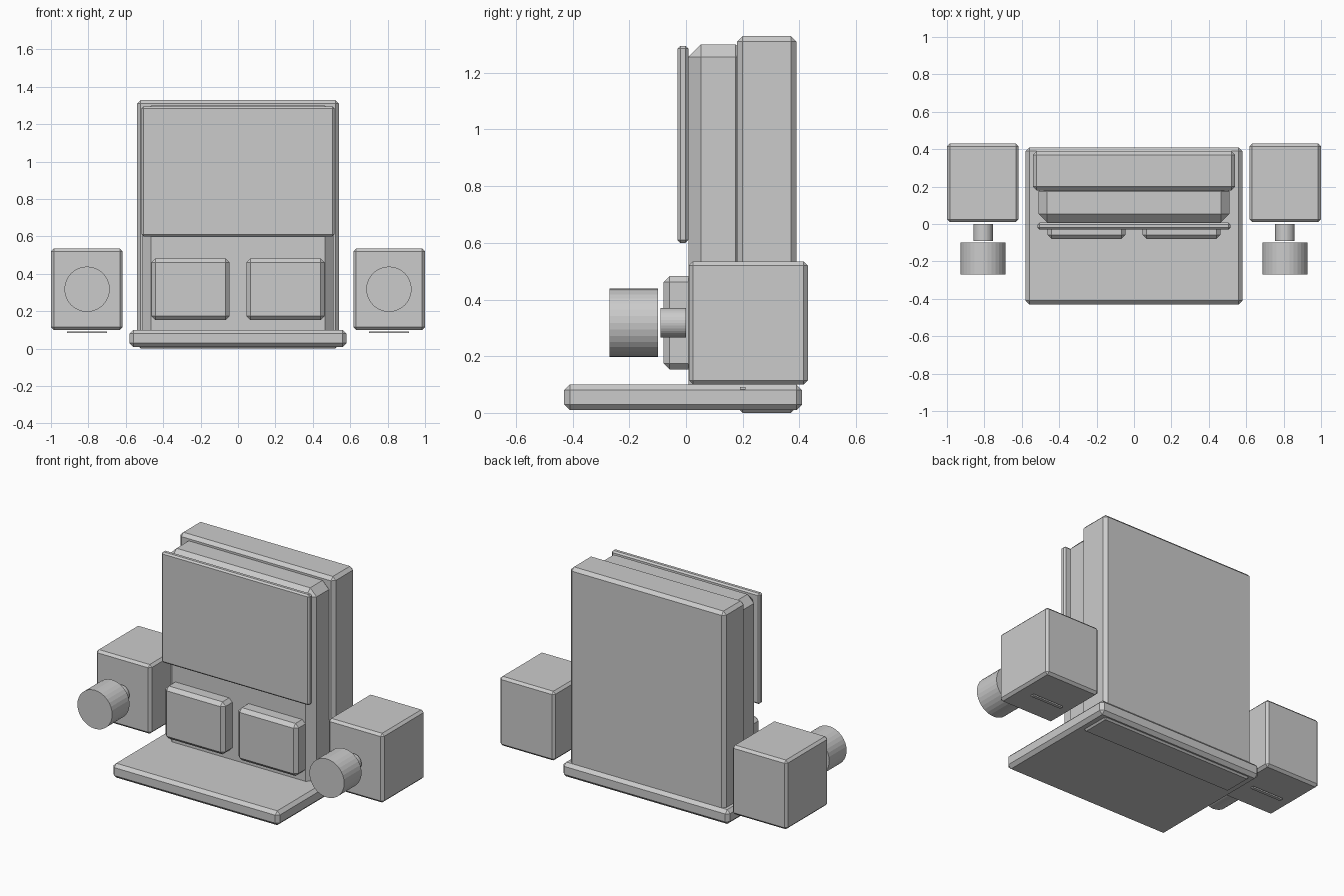
import bpy
import bmesh
from math import radians
from mathutils import Matrix, Vector

cube = bpy.data.objects.get("Cube")
if cube:
    bpy.data.objects.remove(cube, do_unlink=True)

GREY = (0.6, 0.6, 0.6, 1.0)
grey = bpy.data.materials.new("plain grey")
grey.use_nodes = True
grey.diffuse_color = GREY
grey.node_tree.nodes["Principled BSDF"].inputs["Base Color"].default_value = GREY


def finish(name, bm):
    mesh = bpy.data.meshes.new(name)
    bm.to_mesh(mesh)
    bm.free()
    mesh.materials.append(grey)
    obj = bpy.data.objects.new(name, mesh)
    bpy.context.collection.objects.link(obj)
    return obj


def block(name, x, y, z, chamfer=0.0):
    """Box spanning the given ranges, with flat chamfered edges."""
    size = Vector((x[1] - x[0], y[1] - y[0], z[1] - z[0]))
    centre = Vector((sum(x), sum(y), sum(z))) / 2
    bm = bmesh.new()
    bmesh.ops.create_cube(bm, size=1)
    bmesh.ops.scale(bm, vec=size, verts=bm.verts)
    bmesh.ops.translate(bm, vec=centre, verts=bm.verts)
    obj = finish(name, bm)
    if chamfer:
        mod = obj.modifiers.new("chamfer", 'BEVEL')
        mod.width = chamfer
        mod.segments = 1
    return obj


def rod(name, x, y, z, radius):
    """Faceted cylinder lying along y."""
    bm = bmesh.new()
    bmesh.ops.create_cone(bm, cap_ends=True, segments=32, radius1=radius,
                          radius2=radius, depth=y[1] - y[0])
    turn = Matrix.Rotation(radians(90), 4, 'X')
    bm.transform(Matrix.Translation((x, sum(y) / 2, z)) @ turn)
    return finish(name, bm)


# Base and upright body
block("base_plate", (-0.58, 0.58), (-0.43, 0.41), (0.01, 0.10), 0.02)
block("back_slab", (-0.54, 0.54), (0.18, 0.39), (0.0, 1.33), 0.02)
block("front_body", (-0.51, 0.51), (0.008, 0.22), (0.03, 1.30), 0.045)
block("screen_panel", (-0.515, 0.515), (-0.03, 0.008), (0.60, 1.295), 0.01)

# Paired parts
for side, s in (("left", 1), ("right", -1)):
    def span(a, b):
        return tuple(sorted((s * a, s * b)))

    block(side + "_pad", span(0.045, 0.463), (-0.08, 0.03), (0.153, 0.483), 0.022)
    block(side + "_side_box", span(0.617, 1.0), (0.01, 0.43), (0.10, 0.535), 0.015)
    block(side + "_foot_strip", span(0.70, 0.915), (0.19, 0.21), (0.083, 0.092))
    rod(side + "_knob_stem", s * 0.807, (-0.09, 0.0), 0.318, 0.052)
    rod(side + "_knob", s * 0.807, (-0.27, -0.098), 0.318, 0.121)
